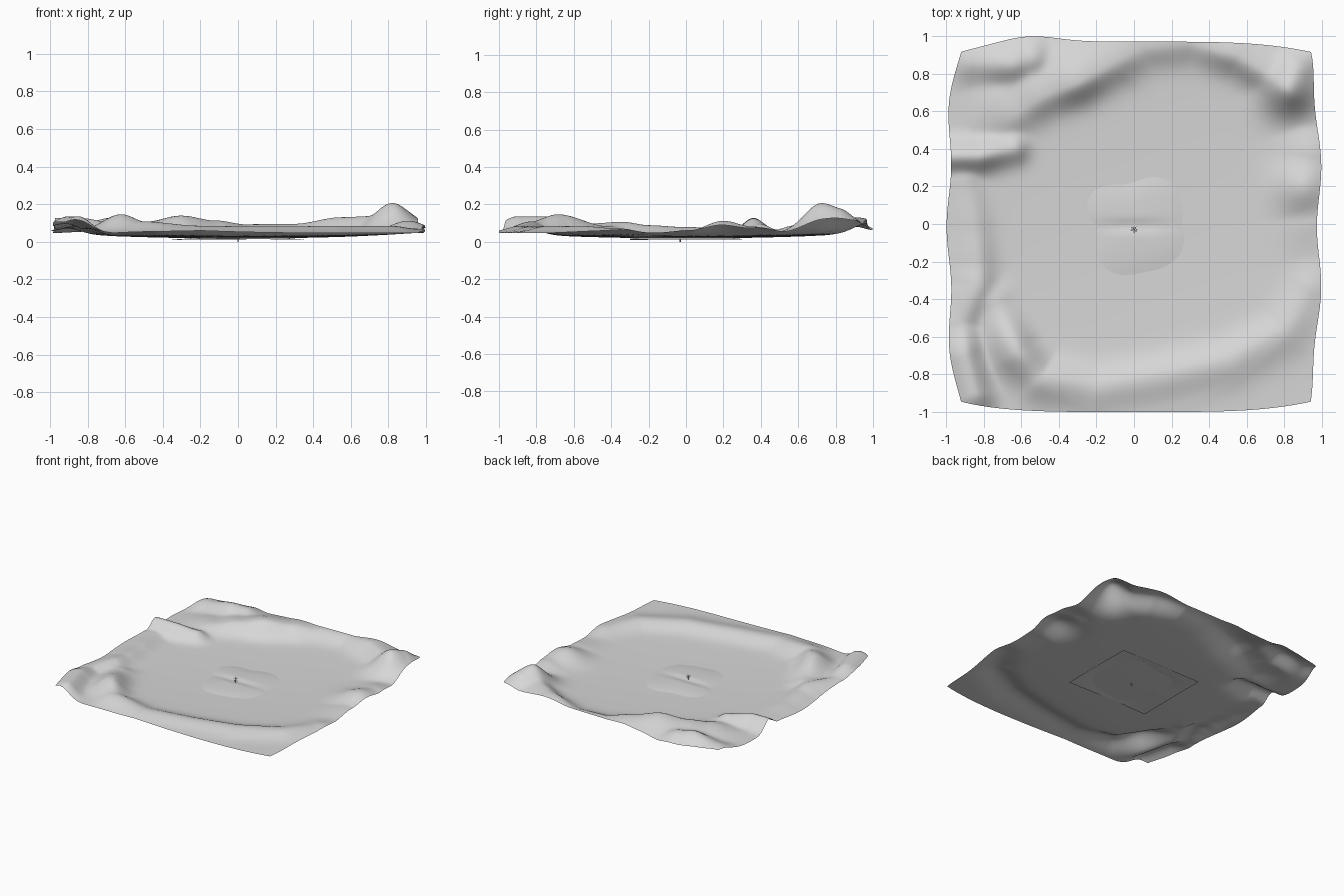
import bpy, bmesh, math
from mathutils import Vector

if "Cube" in bpy.data.objects:
    bpy.data.objects.remove(bpy.data.objects["Cube"])

stone = bpy.data.materials.new("pale_grey")
stone.use_nodes = True
grey = (0.68, 0.68, 0.68, 1)
stone.diffuse_color = grey
stone.node_tree.nodes["Principled BSDF"].inputs["Base Color"].default_value = grey

# Ridge lines: inner width, outer width, then crest points as x, y, height
RIDGES = [
    # back rim
    (.1, .2, [(-.62, .59, .05), (-.48, .68, .07), (-.3, .75, .103),
              (-.12, .85, .075), (.05, .94, .05), (.3, .97, .05),
              (.55, .9, .085), (.7, .81, .09), (.82, .73, .12)]),
    # back right hill
    (.14, .11, [(.82, .72, .135), (.86, .82, .115), (.94, .91, .065)]),
    # back left hill
    (.1, .12, [(-.86, .86, .05), (-.65, .85, .085), (-.55, .88, .07)]),
    # left spur
    (.075, .085, [(-1, .36, .08), (-.82, .36, .085), (-.64, .4, .06)]),
    # left rim
    (.085, .13, [(-.9, .22, .03), (-.85, 0, .04), (-.83, -.2, .05),
                 (-.83, -.33, .065), (-.92, -.52, .05), (-.9, -.7, .09),
                 (-.85, -.9, .09)]),
    # front rim
    (.1, .12, [(-.74, -.42, .045), (-.62, -.68, .105), (-.5, -.82, .065),
               (-.2, -.87, .045), (.15, -.81, .045), (.5, -.73, .045),
               (.8, -.57, .04), (.93, -.35, .025)]),
    # right swell
    (.15, .13, [(.92, .02, .02), (.9, .2, .07), (.93, .36, .035)]),
]


def ridge_height(x, y, inner, outer, points):
    """Tallest bell-shaped contribution along a crest line."""
    best = 0
    for (ax, ay, ah), (bx, by, bh) in zip(points, points[1:]):
        dx, dy = bx - ax, by - ay
        t = ((x - ax) * dx + (y - ay) * dy) / (dx * dx + dy * dy)
        t = max(0, min(1, t))
        px, py = ax + t * dx, ay + t * dy
        d = math.hypot(x - px, y - py) + 1e-6
        outward = (math.hypot(x, y) - math.hypot(px, py)) / d
        width = inner + (outer - inner) * (outward + 1) / 2
        t = t * t * (3 - 2 * t)
        best = max(best, (ah + t * (bh - ah)) * math.exp(-(d / width) ** 2))
    return best


def terrain_height(x, y):
    rim = sum(ridge_height(x, y, *ridge) ** 3 for ridge in RIDGES) ** (1 / 3)
    return .018 + .028 * min(1, x * x + y * y) + rim


def patch_height(x, y):
    # Irregular low mound with creases through its middle
    angle = math.atan2(y, x)
    edge = .27 + .025 * math.cos(4 * angle + 2.4) + .015 * math.sin(3 * angle)
    r = math.hypot(x - .02, y + .01) / edge
    mound = .018 / (1 + r ** 6) + .006 * max(0, 1 - r)
    valley = .01 * math.exp(-((y + .01) / .035) ** 2 - (x / .18) ** 2)
    return .01 + mound - valley


def finish(name, bm):
    mesh = bpy.data.meshes.new(name)
    bm.to_mesh(mesh)
    bm.free()
    mesh.materials.append(stone)
    mesh.shade_smooth()
    obj = bpy.data.objects.new(name, mesh)
    bpy.context.collection.objects.link(obj)


def sheet(name, cells, place):
    bm = bmesh.new()
    bmesh.ops.create_grid(bm, x_segments=cells, y_segments=cells, size=1)
    for v in bm.verts:
        v.co = place(v.co.x, v.co.y)
    finish(name, bm)


def place_terrain(u, v):
    # Slightly rounded, wavy outline
    x = u * (.985 - .055 * v ** 4) + .012 * u ** 8 * math.cos(9 * v - 3)
    y = v * (.985 - .055 * u ** 4)
    if v > 0:
        y += v ** 8 * (.035 * math.exp(-((u + .6) / .22) ** 2) - .015)
    else:
        y -= .015 * v ** 8
    return Vector((x, y, terrain_height(x, y)))


def place_patch(u, v):
    x, y = .35 * u, .3 * v
    return Vector((x, y, patch_height(x, y)))


sheet("terrain", 130, place_terrain)
sheet("centre_patch", 70, place_patch)

# Tiny plant in the middle: stem and leaves
ROOT = Vector((0, -.03, 0))
bm = bmesh.new()
bmesh.ops.create_cone(bm, segments=8, radius1=.004, radius2=.002, depth=.06,
                      cap_ends=True)
bmesh.ops.translate(bm, verts=bm.verts, vec=ROOT + Vector((0, 0, .03)))
finish("plant_stem", bm)

bm = bmesh.new()
for i in range(7):
    a = i * 2.4
    out = Vector((math.cos(a), math.sin(a), 0))
    side = Vector((-out.y, out.x, 0)) * .005
    start = ROOT + Vector((0, 0, .035 + .004 * i))
    middle = start + out * .01 + Vector((0, 0, .006))
    tip = start + out * .02
    bm.faces.new([bm.verts.new(p)
                  for p in (start, middle - side, tip, middle + side)])
finish("plant_leaves", bm)
